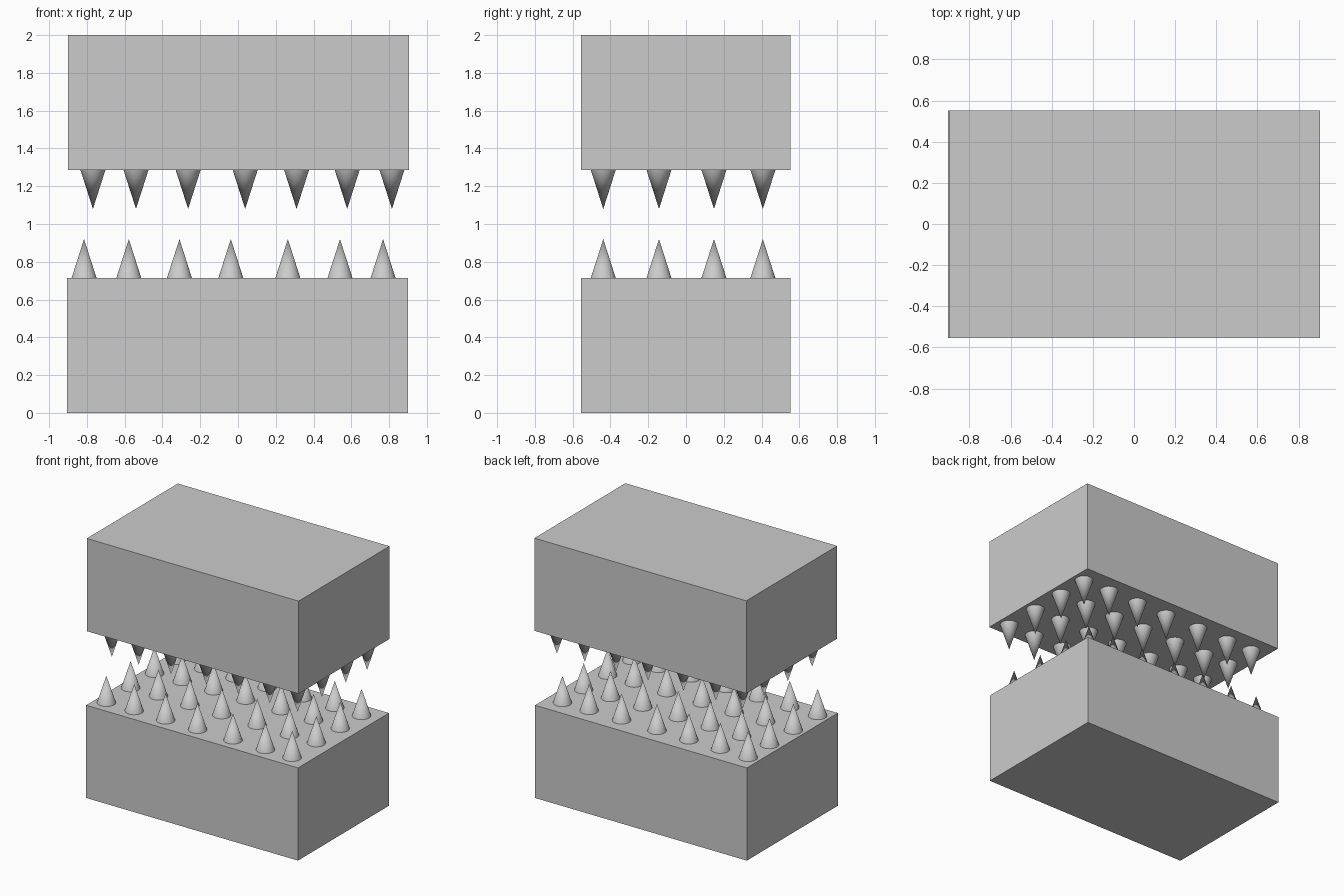
import bpy
import math
from mathutils import Matrix

if "Cube" in bpy.data.objects:
    bpy.data.objects.remove(bpy.data.objects["Cube"])

XS = [-0.815, -0.578, -0.31, -0.038, 0.264, 0.54, 0.768]
YS = [-0.438, -0.143, 0.148, 0.407]
BLOCK_TOP, TIP, RADIUS = 0.714, 0.92, 0.066

# half turn about the y axis through z = 1: places the upper half
FLIP = Matrix.Translation((0, 0, 2)) @ Matrix.Rotation(math.pi, 4, 'Y')


def finish(obj, name, flip):
    obj.name = name
    bpy.context.view_layer.update()
    m = obj.matrix_world.copy()
    obj.matrix_world = Matrix.Identity(4)
    obj.data.transform(FLIP @ m if flip else m)


def build_half(prefix, flip):
    # solid block
    bpy.ops.mesh.primitive_cube_add(size=1, location=(-0.0025, -0.0015, BLOCK_TOP / 2))
    block = bpy.context.object
    block.scale = (1.805, 1.107, BLOCK_TOP)
    finish(block, prefix + "_block", flip)

    # grid of conical spikes
    for r, y in enumerate(YS):
        for c, x in enumerate(XS):
            bpy.ops.mesh.primitive_cone_add(
                vertices=32, radius1=RADIUS, radius2=0, depth=TIP - BLOCK_TOP,
                location=(x, y, (TIP + BLOCK_TOP) / 2))
            bpy.ops.object.shade_smooth_by_angle()
            finish(bpy.context.object, f"{prefix}_spike_{r + 1}_{c + 1}", flip)


build_half("lower", False)
build_half("upper", True)
